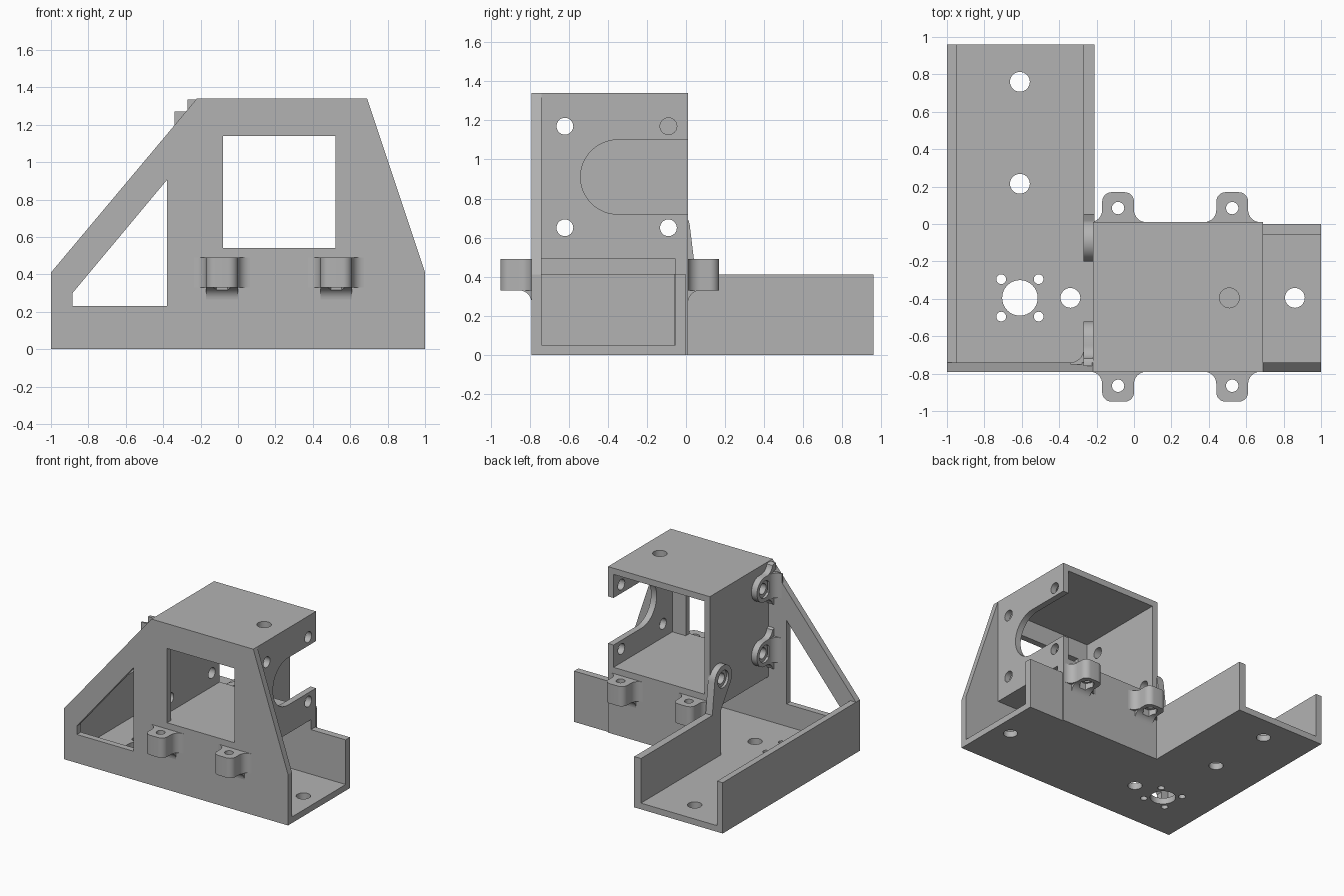
import bpy, bmesh
from math import sin, cos, pi, radians

old = bpy.data.objects.get("Cube")
if old:
    bpy.data.objects.remove(old, do_unlink=True)

grey = bpy.data.materials.new("plain grey")
grey.use_nodes = True
colour = (0.45, 0.45, 0.45, 1)
grey.diffuse_color = colour
grey.node_tree.nodes["Principled BSDF"].inputs["Base Color"].default_value = colour

T = 0.05           # sheet thickness
FRONT, BACK = -0.79, 0.01
LEFT, RIGHT = -0.22, 0.69
FLOOR, SIDE, TOP = 0.49, 0.41, 1.34


def prism(name, pts, axis, lo, hi):
    """Extrude a closed 2D outline along one axis."""
    place = {"x": lambda a, b, c: (c, a, b),
             "y": lambda a, b, c: (a, c, b),
             "z": lambda a, b, c: (a, b, c)}[axis]
    bm = bmesh.new()
    low = [bm.verts.new(place(a, b, lo)) for a, b in pts]
    high = [bm.verts.new(place(a, b, hi)) for a, b in pts]
    bm.faces.new(low)
    bm.faces.new(high)
    n = len(pts)
    for i in range(n):
        j = (i + 1) % n
        bm.faces.new((low[i], low[j], high[j], high[i]))
    bmesh.ops.recalc_face_normals(bm, faces=bm.faces)
    mesh = bpy.data.meshes.new(name)
    bm.to_mesh(mesh)
    bm.free()
    mesh.materials.append(grey)
    ob = bpy.data.objects.new(name, mesh)
    bpy.context.collection.objects.link(ob)
    return ob


def rect(a0, a1, b0, b1):
    return [(a0, b0), (a1, b0), (a1, b1), (a0, b1)]


def arc(a, b, r, start, end, n=8):
    angles = [radians(start + (end - start) * i / n) for i in range(n + 1)]
    return [(a + r * cos(t), b + r * sin(t)) for t in angles]


def circle(a, b, r, n=32):
    return arc(a, b, r, 0, 360, n)[:-1]


def cut(ob, outlines, axis, lo, hi):
    """Cut outlines through a part, then drop the cutters."""
    bpy.context.view_layer.objects.active = ob
    for pts in outlines:
        cutter = prism("cutter", pts, axis, lo, hi)
        cutter.hide_render = True
        mod = ob.modifiers.new("cut", "BOOLEAN")
        mod.operation, mod.solver, mod.object = "DIFFERENCE", "EXACT", cutter
        bpy.ops.object.modifier_apply(modifier=mod.name)
        bpy.data.objects.remove(cutter, do_unlink=True)


def smooth(ob):
    bpy.ops.object.select_all(action="DESELECT")
    ob.select_set(True)
    bpy.context.view_layer.objects.active = ob
    bpy.ops.object.shade_smooth_by_angle(angle=radians(35))


# L-shaped base plate with mounting holes
base = prism("base_plate", [(-1, FRONT), (1, FRONT), (1, 0), (LEFT, 0),
                            (LEFT, 0.96), (-1, 0.96)], "z", 0, T)
hub = (-0.61, -0.395)
holes = [circle(x, y, 0.053) for x, y in
         [(-0.61, 0.76), (-0.61, 0.215), (-0.34, -0.395), (0.86, -0.395)]]
holes.append(circle(*hub, 0.095))
holes += [circle(hub[0] + sx, hub[1] + sy, 0.026)
          for sx in (-0.1, 0.1) for sy in (-0.1, 0.1)]
cut(base, holes, "z", -0.1, 0.2)

# Front panel with square window and triangular cutout
front = prism("front_panel", [(-1, 0), (1, 0), (1, SIDE), (RIGHT, TOP),
                              (LEFT, TOP), (-1, SIDE)], "y", FRONT, FRONT + T)
cut(front, [rect(-0.08, 0.52, 0.54, 1.14),
            [(-0.885, 0.23), (-0.38, 0.23), (-0.38, 0.905), (-0.885, 0.3)]],
    "y", -1, -0.6)

# Outer side wall of the long channel
prism("channel_outer_wall", rect(FRONT, 0.96, 0, SIDE), "x", -1, -1 + T)

# Inner side wall, rising into a strut that carries the rear boss
strut = prism("channel_inner_wall",
              [(-0.06, 0), (0.96, 0), (0.96, SIDE), (0.05, SIDE)]
              + arc(-0.09, 0.65, 0.11, 7, 207, 20) + [(-0.06, SIDE)],
              "x", LEFT - T, LEFT + 0.01)

# Rear wall of the short channel
prism("rear_wall", rect(LEFT, 1, 0, SIDE), "y", -0.055, 0)
prism("rear_wall_upper", rect(LEFT, RIGHT, 0, FLOOR + T), "y", -0.055, BACK)

# Raised box: floor, roof and both sides
prism("box_floor", rect(LEFT, RIGHT, FRONT, BACK), "z", FLOOR, FLOOR + T)
roof = prism("box_roof", rect(LEFT, RIGHT, FRONT, BACK), "z", TOP - T, TOP)
cut(roof, [circle(0.51, -0.395, 0.053)], "z", TOP - 0.2, TOP + 0.1)
left_side = prism("box_left_side", rect(FRONT, BACK, SIDE, TOP), "x", LEFT, LEFT + T)
right_side = prism("box_right_side", rect(FRONT, BACK, FLOOR, TOP), "x", RIGHT - T, RIGHT)

# Screw holes and the open slot for the motor
screws = [(-0.62, 1.17), (-0.62, 0.65), (-0.09, 0.65), (-0.09, 1.17)]
slot = [(0.1, 0.72), (0.1, 1.1)] + arc(-0.35, 0.91, 0.19, 90, 270, 24)
cut(right_side, [circle(y, z, 0.043) for y, z in screws] + [slot], "x", 0.5, 0.8)
cut(left_side, [circle(y, z, 0.043) for y, z in screws[:3]], "x", -0.4, 0)
cut(strut, [circle(-0.09, 0.65, 0.043)], "x", -0.4, 0)
cut(strut, [circle(-0.09, 0.65, 0.068)], "x", -0.4, LEFT - 0.03)

# Bosses blended into the front panel
bosses = []
for y, z in screws[:2]:
    wall = FRONT + T
    upper = arc(wall + 0.09, z + 0.17, 0.07, 180, 270)
    lower = [(a, 2 * z - b) for a, b in reversed(upper)]
    boss = prism("screw_boss", [(wall - 0.02, z + 0.165), (wall + 0.005, z + 0.165)]
                 + upper[1:] + arc(y, z, 0.1, 80, -80, 20) + lower[:-1]
                 + [(wall + 0.005, z - 0.165), (wall - 0.02, z - 0.165)],
                 "x", LEFT - T, LEFT + 0.01)
    cut(boss, [circle(y, z, 0.043)], "x", -0.4, 0)
    cut(boss, [circle(y, z, 0.068)], "x", -0.4, LEFT - 0.03)
    edge = LEFT - T
    fillet = prism("boss_fillet", [(edge + 0.01, wall - 0.01)]
                   + [(edge + 0.01, wall + 0.07)]
                   + arc(edge - 0.07, wall + 0.07, 0.07, 0, -90)
                   + [(edge - 0.07, wall - 0.01)], "z", z - 0.1, z + 0.1)
    bosses += [boss, fillet]

# Mounting lugs on front and back, with a curved foot under each
lugs = []
half = [(0.15, -0.02), (0.15, 0)] + arc(0.15, 0.065, 0.065, 270, 180)[1:] \
    + arc(0.035, 0.11, 0.05, 0, 90)
outline = half + [(-u, v) for u, v in reversed(half)]
foot = [(-0.02, 0.34), (0.065, 0.34)] + arc(0.065, 0.265, 0.065, 90, 180) \
    + [(-0.02, 0.265)]
for side, wall in ((-1, FRONT), (1, BACK)):
    for x in (-0.085, 0.525):
        lug = prism("mounting_lug", [(x + u, wall + side * v) for u, v in outline],
                    "z", 0.33, 0.49)
        hole_y = wall + side * 0.075
        cut(lug, [circle(x, hole_y, 0.033)], "z", 0.2, 0.6)
        cut(lug, [circle(x, hole_y, 0.058, 6)], "z", 0.2, 0.37)
        support = prism("lug_foot", [(wall + side * v, z) for v, z in foot],
                        "x", x - 0.085, x + 0.085)
        cut(support, [circle(x, hole_y, 0.058, 6)], "z", 0.2, 0.6)
        lugs += [lug, support]

for part in [base, roof, left_side, right_side, strut] + bosses + lugs:
    smooth(part)
